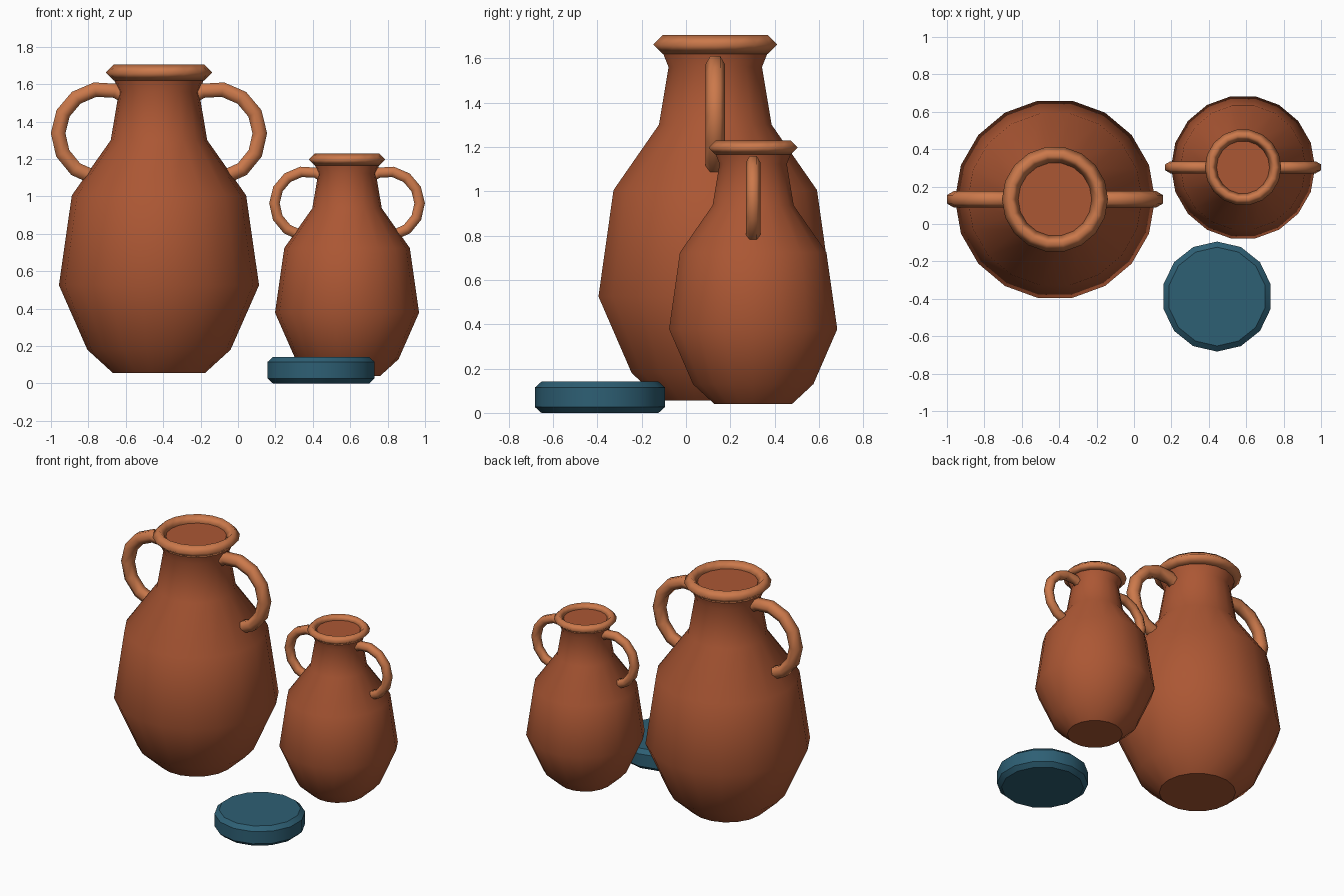
import bpy, bmesh, math
from mathutils import Vector, Matrix

cube = bpy.data.objects.get("Cube")
if cube:
    bpy.data.objects.remove(cube, do_unlink=True)


def material(name, color):
    m = bpy.data.materials.new(name)
    m.use_nodes = True
    m.diffuse_color = (*color, 1)
    bsdf = next(n for n in m.node_tree.nodes if n.type == 'BSDF_PRINCIPLED')
    bsdf.inputs["Base Color"].default_value = (*color, 1)
    return m


terracotta = material("terracotta", (0.41, 0.095, 0.034))
light_clay = material("light clay", (0.60, 0.19, 0.07))
teal = material("teal glaze", (0.027, 0.115, 0.175))


def finish(bm, name, mat, smooth_angle, location, scale=1.0):
    bmesh.ops.remove_doubles(bm, verts=bm.verts, dist=1e-5)
    bmesh.ops.recalc_face_normals(bm, faces=bm.faces)
    mesh = bpy.data.meshes.new(name)
    bm.to_mesh(mesh)
    bm.free()
    mesh.materials.append(mat)
    obj = bpy.data.objects.new(name, mesh)
    obj.location = location
    obj.scale = (scale,) * 3
    bpy.context.collection.objects.link(obj)
    bpy.ops.object.select_all(action='DESELECT')
    obj.select_set(True)
    bpy.context.view_layer.objects.active = obj
    bpy.ops.object.shade_smooth_by_angle(angle=math.radians(smooth_angle))
    return obj


def lathe(profile, sides, closed=False, phase=0.0):
    """Revolve (radius, height) points; open profiles get flat end caps."""
    bm = bmesh.new()
    verts = [bm.verts.new((r, 0, z)) for r, z in profile]
    pairs = list(zip(verts, verts[1:])) + ([(verts[-1], verts[0])] if closed else [])
    edges = [bm.edges.new(p) for p in pairs]
    bmesh.ops.spin(bm, geom=verts + edges, cent=(0, 0, 0), axis=(0, 0, 1),
                   angle=math.tau, steps=sides)
    bmesh.ops.remove_doubles(bm, verts=bm.verts, dist=1e-5)
    if not closed:
        bmesh.ops.holes_fill(bm, edges=[e for e in bm.edges if e.is_boundary], sides=sides)
    bmesh.ops.rotate(bm, verts=bm.verts, matrix=Matrix.Rotation(phase, 3, 'Z'))
    return bm


def handle(side):
    """Six-sided tube swept along an arc, its ends sunk in the jar wall."""
    bm = bmesh.new()
    centre, major, minor = Vector((0.30, 0, 1.335)), 0.239, 0.045
    start, sweep = math.radians(-79), math.radians(212)
    out = Vector((math.cos(start), 0, math.sin(start)))
    ring = []
    for k in range(6):
        t = math.radians(30 + 60 * k)
        ring.append(bm.verts.new(centre + out * (major + minor * math.cos(t))
                                 + Vector((0, minor * math.sin(t), 0))))
    edges = [bm.edges.new((ring[k], ring[(k + 1) % 6])) for k in range(6)]
    bmesh.ops.spin(bm, geom=ring + edges, cent=centre, axis=(0, -1, 0),
                   angle=sweep, steps=8)
    bmesh.ops.holes_fill(bm, edges=[e for e in bm.edges if e.is_boundary], sides=6)
    if side < 0:
        bmesh.ops.rotate(bm, verts=bm.verts, matrix=Matrix.Rotation(math.pi, 3, 'Z'))
    return bm


JAR = [(0.246, 0.055), (0.383, 0.18), (0.535, 0.525), (0.466, 1.005),
       (0.258, 1.30), (0.214, 1.56), (0.255, 1.66)]
RIM = [(0.2835, 1.662), (0.24, 1.7055), (0.1965, 1.662), (0.24, 1.6185)]


def jar(prefix, location, scale):
    finish(lathe(JAR, 18), prefix + "_jar_body", terracotta, 40, location, scale)
    finish(lathe(RIM, 18, closed=True), prefix + "_jar_rim", light_clay, 180, location, scale)
    for side, label in ((1, "left"), (-1, "right")):
        finish(handle(side), f"{prefix}_jar_{label}_handle", light_clay, 70, location, scale)


# Two jars of the same shape
jar("large", (-0.4225, 0.132, 0), 1.0)
jar("small", (0.583, 0.303, 0), 0.72)

# Loose lid with chamfered edges
LID = [(0.264, 0), (0.294, 0.027), (0.294, 0.114), (0.264, 0.141)]
finish(lathe(LID, 14, phase=math.pi / 2), "lid", teal, 30, (0.444, -0.388, 0))
